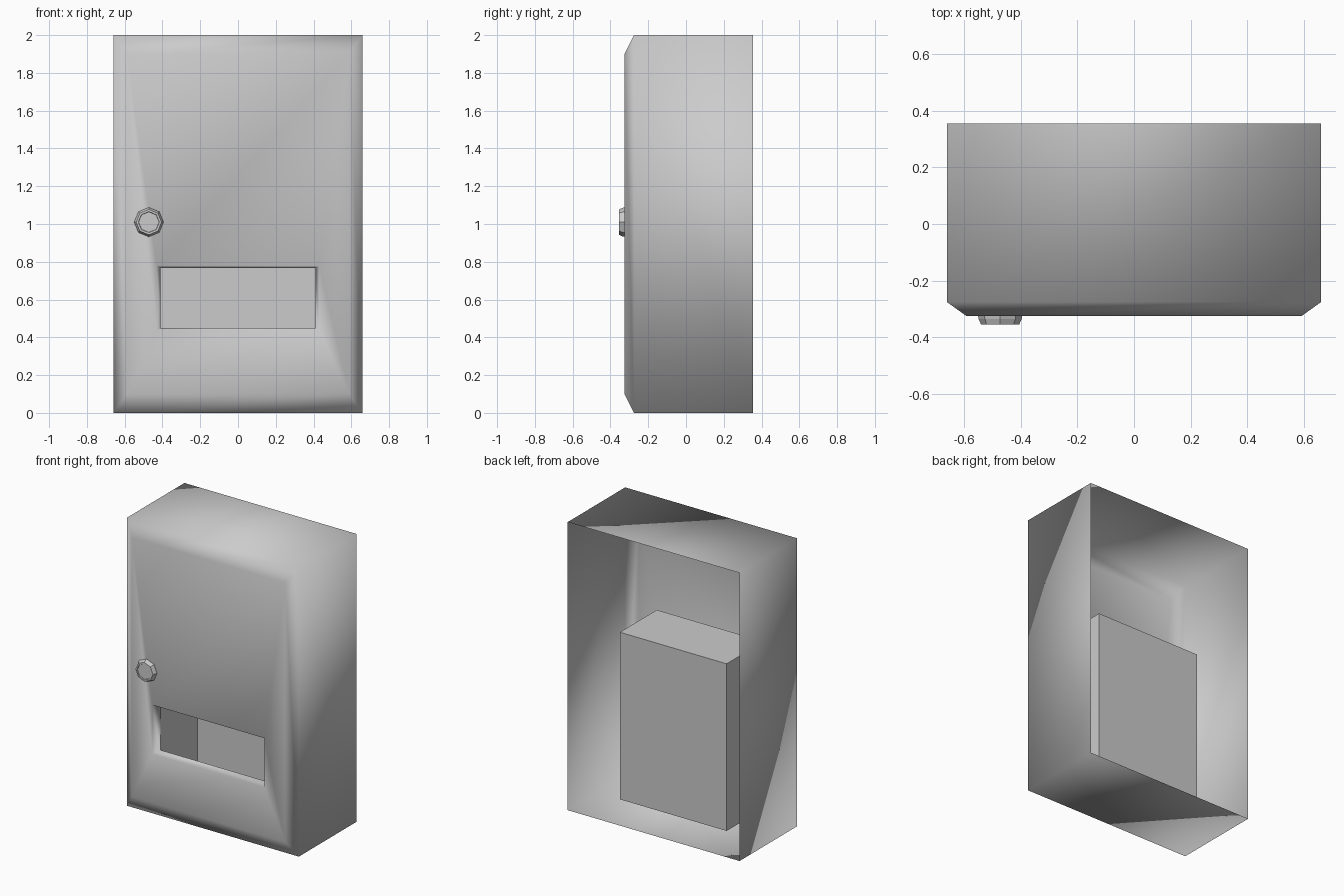
import bpy, bmesh
from math import sin, cos, tau

if "Cube" in bpy.data.objects:
    bpy.data.objects.remove(bpy.data.objects["Cube"])


def rect(w, z0, z1, y):
    return [(-w, y, z0), (w, y, z0), (w, y, z1), (-w, y, z1)]


def ring(cx, cz, r, y, n=8):
    return [(cx + r * sin(tau * i / n), y, cz - r * cos(tau * i / n)) for i in range(n)]


def loft(name, loops, cap_back=False, cap_front=False, smooth=False):
    """Bridge loops running from back to front; optionally cap the ends."""
    bm = bmesh.new()
    rows = [[bm.verts.new(p) for p in loop] for loop in loops]
    for a, b in zip(rows, rows[1:]):
        n = len(a)
        for i in range(n):
            j = (i + 1) % n
            bm.faces.new((a[i], a[j], b[j], b[i]))
    if cap_back:
        bm.faces.new(rows[0][::-1])
    if cap_front:
        bm.faces.new(rows[-1])
    for f in bm.faces:
        f.smooth = smooth
    mesh = bpy.data.meshes.new(name)
    bm.to_mesh(mesh)
    bm.free()
    obj = bpy.data.objects.new(name, mesh)
    bpy.context.collection.objects.link(obj)
    return obj


# Open-backed cabinet shell with chamfered front and window lip
loft("cabinet_shell", [
    rect(0.66, 0.0, 2.0, 0.355),
    rect(0.66, 0.0, 2.0, -0.275),
    rect(0.59, 0.1, 1.9, -0.325),
    rect(0.43, 0.44, 0.78, -0.325),
    rect(0.41, 0.45, 0.767, -0.265),
], smooth=True)

# Inner bin behind the window, open towards the front
loft("inner_bin", [
    rect(0.41, 0.06, 1.22, 0.14),
    rect(0.41, 0.06, 1.22, -0.265),
], cap_back=True)

# Eight-sided lock knob
loft("lock_knob", [
    ring(-0.472, 1.01, 0.078, -0.324),
    ring(-0.472, 1.01, 0.076, -0.335),
    ring(-0.472, 1.01, 0.067, -0.355),
    ring(-0.472, 1.01, 0.056, -0.355),
    ring(-0.472, 1.01, 0.054, -0.350),
], cap_front=True)
